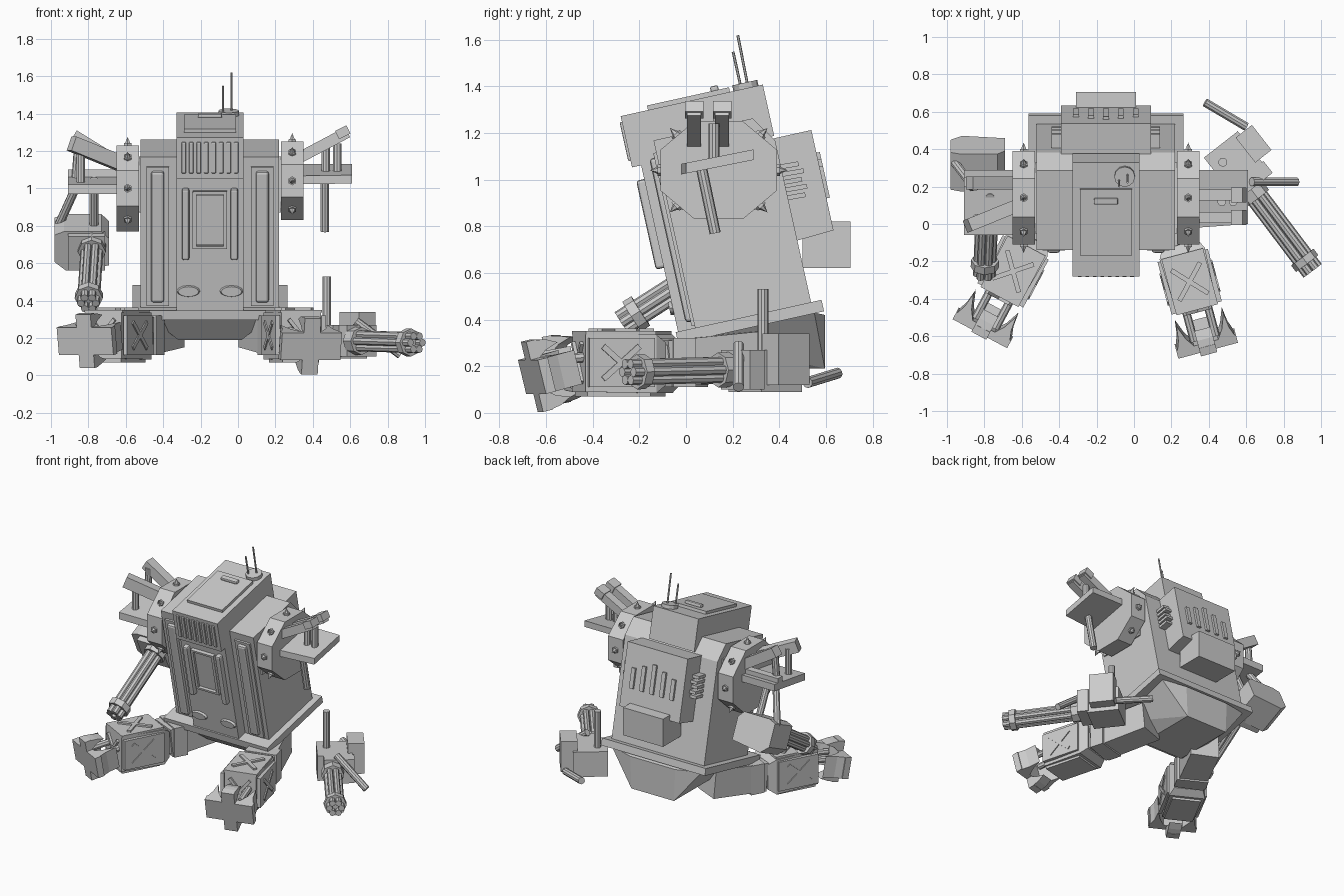
import bpy, bmesh, math
from mathutils import Matrix, Vector

if "Cube" in bpy.data.objects:
    bpy.data.objects.remove(bpy.data.objects["Cube"])

I = Matrix.Identity(4)


def finish(name, bm, M=I):
    bmesh.ops.recalc_face_normals(bm, faces=bm.faces)
    me = bpy.data.meshes.new(name)
    bm.to_mesh(me)
    bm.free()
    ob = bpy.data.objects.new(name, me)
    bpy.context.collection.objects.link(ob)
    me.transform(M)
    return ob


def box(name, lo, hi, M=I, bevel=0):
    bm = bmesh.new()
    bmesh.ops.create_cube(bm, size=1)
    lo, hi = Vector(lo), Vector(hi)
    for v in bm.verts:
        v.co = Vector([(a + b) / 2 + c * (b - a) for a, b, c in zip(lo, hi, v.co)])
    if bevel:
        bmesh.ops.bevel(bm, geom=bm.edges[:], offset=bevel, segments=2, profile=0.5, affect='EDGES')
    return finish(name, bm, M)


def hull(name, pts, M=I):
    bm = bmesh.new()
    for p in pts:
        bm.verts.new(p)
    bmesh.ops.convex_hull(bm, input=bm.verts[:])
    return finish(name, bm, M)


def rod(name, p, q, r, n=10, r2=None, M=I):
    p, q = Vector(p), Vector(q)
    d = q - p
    bm = bmesh.new()
    bmesh.ops.create_cone(bm, cap_ends=True, segments=n, radius1=r, radius2=r if r2 is None else r2, depth=d.length)
    R = Matrix.Translation((p + q) / 2) @ d.to_track_quat('Z', 'Y').to_matrix().to_4x4()
    return finish(name, bm, M @ R)


def beam(name, p, q, w, h, M=I):
    p, q = Vector(p), Vector(q)
    d = q - p
    R = Matrix.Translation(p) @ d.to_track_quat('Y', 'Z').to_matrix().to_4x4()
    return box(name, (-w / 2, 0, -h / 2), (w / 2, d.length, h / 2), M @ R)


def prism(name, pts, a, b, axis, M=I):
    """Extrude a 2D profile along an axis from a to b."""
    def at(p, t):
        c = list(p)
        c.insert(axis, t)
        return c
    bm = bmesh.new()
    A = [bm.verts.new(at(p, a)) for p in pts]
    B = [bm.verts.new(at(p, b)) for p in pts]
    bm.faces.new(A)
    bm.faces.new(B[::-1])
    n = len(pts)
    for i in range(n):
        bm.faces.new((A[i], B[i], B[(i + 1) % n], A[(i + 1) % n]))
    return finish(name, bm, M)


# --- torso, leaning forward
T = Matrix.Translation((-0.15, 0.2, 0.4)) @ Matrix.Rotation(math.radians(12.5), 4, 'X')
prism("torso", [(-.165, 0), (.344, 0), (.344, .71), (.27, .823), (-.165, .823)], -.37, .37, 0, T)
box("skirt", (-.415, -.25, -.05), (.415, .39, 0), T)
box("head", (-.18, -.28, .73), (.18, .344, .955), T)
box("hatch", (-.14, -.16, .95), (.14, .2, .975), T)
box("hatch_handle", (-.065, .12, .97), (.065, .155, .995), T, .008)
box("front_panel", (-.18, -.24, 0), (.18, -.15, .735), T)
box("window", (-.075, -.25, .36), (.075, -.2, .63), T)
for s in (-1, 1):
    box("long_rail", (s*.28-.035, -.2, .03), (s*.28+.035, -.15, .75), T, .015)
    box("rail_plate", (s*.28-.06, -.178, .01), (s*.28+.06, -.15, .77), T)
    box("short_rail", (s*.13-.02, -.275, .28), (s*.13+.02, -.22, .67), T, .012)
    box("window_side", (s*.082-.01, -.265, .34), (s*.082+.01, -.22, .65), T)
    rod("lamp", (s*.115, -.235, .11), (s*.115, -.255, .11), .065, 12, .055,
        T @ Matrix.Translation((0, 0, .05)) @ Matrix.Diagonal((1, 1, .5, 1)))
    # coil on the side of the backpack
    for i in range(5):
        o = .015*(i % 2)
        beam("coil_rib", (s*.265, .31+o, .46+.034*i), (s*.265, .42+o, .455+.034*i), .05, .02, T)
for z in (.34, .64):
    box("window_bar", (-.09, -.265, z), (.09, -.22, z+.015), T)
for i in range(8):
    x = -.14 + .04*i
    box("grille_bar", (x-.012, -.29, .76), (x+.012, -.27, .93), T, .005)
rod("antenna_base", (.1, .27, .95), (.1, .27, .98), .055, 12, M=T)
rod("antenna_long", (.115, .28, .96), (.115, .285, 1.185), .006, 6, M=T)
rod("antenna_short", (.07, .25, .96), (.07, .25, 1.12), .006, 6, M=T)

# --- backpack and exhaust
prism("backpack", [(.27, .72), (.505, .72), (.505, .28), (.33, .27), (.27, .3)], -.24, .24, 0, T)
for i in range(5):
    x = -.16 + .08*i
    box("vent_fin", (x-.015, .49, .42), (x+.015, .52, .62-.03*abs(i-2)), T)
box("exhaust", (-.31, .5, .62), (.01, .705, .82))

# --- pelvis
hull("pelvis", [(-.15+s*x, y, z) for s in (-1, 1) for x, y, z in
                ((.36, -.03, .34), (.36, .55, .43), (.18, .595, .42), (.17, .595, .19), (.17, .12, .19))])

# --- shoulder pads with spikes
for s, cz, rz in ((1, 1.04, .21), (-1, 1.0, .23)):
    x0, x1 = -.15+s*.38, -.15+s*.5
    k = 1/math.cos(math.pi/8)
    oct8 = [(.14+.25*k*math.cos((i+.5)*math.pi/4), cz+rz*k*math.sin((i+.5)*math.pi/4)) for i in range(8)]
    prism("shoulder_pad", oct8, x0, x1, 0)
    box("shoulder_joint", (min(x0, x0-s*.06), -.05, .87), (max(x0, x0-s*.06), .33, 1.17))
    for i in (0, 1, 2, 3, 4, 5, 7):
        d = Vector((0, math.cos(i*math.pi/4), math.sin(i*math.pi/4)))
        p = Vector(((x0+x1)/2, .14+.25*d.y, cz+rz*d.z))
        rod("spike_base", p-d*.01, p+d*.012, .024, 6)
        rod("spike", p, p+d*.045, .022, 6, 0)


def gatling(name, p, q):
    p, q = Vector(p), Vector(q)
    d = q-p
    rod(name+"_core", p, p+d*.93, .028, 8)
    R = d.to_track_quat('Z', 'Y')
    for i in range(6):
        o = R @ Vector((.04*math.cos(i*math.pi/3), .04*math.sin(i*math.pi/3), 0))
        rod(name+"_barrel", p+o, q+o, .021, 8)
    rod(name+"_collar", p+d*.83, p+d*.91, .075, 8)
    rod(name+"_breech", p-d*.03, p+d*.1, .075, 8)


# --- right arm stump
hull("right_arm_plate", [(x, y, z+.2*(y-.02)) for x in (.33, .61)
                         for y in (-.02 if x < .5 else 0, .29) for z in (1.03, 1.075)])
for y in (.035, .155):
    beam("right_arm_bar", (.33, y, 1.165), (.585, y, 1.3), .06, .06)
    beam("right_bar_knuckle", (.53, y, 1.285), (.59, y, 1.315), .08, .05)
rod("right_hanging_piston", (.465, .06, 1.08), (.465, .125, .77), .024)
for x in (.47, .53):
    rod("right_post", (x, .12, 1.08), (x, .12, 1.24), .024)

# --- left arm with hanging gun
hull("left_arm_plate", [(x, y, z+.15*y) for x in (-.91, -.63) for y in (-.06, .29) for z in (.98, 1.03)])
box("left_arm_back_plate", (-.91, .2, 1.02), (-.64, .25, 1.1))
beam("left_arm_bar", (-.62, .22, 1.12), (-.88, .22, 1.28), .07, .07)
beam("left_arm_bar", (-.62, .1, 1.13), (-.89, -.01, 1.24), .07, .08)
for p, q in (((-.77, .14, 1.05), (-.77, .3, .72)), ((-.86, .2, 1.02), (-.96, .33, .8)),
             ((-.85, .2, 1.26), (-.87, .2, 1.0)), ((-.84, .03, 1.0), (-.84, .03, 1.22))):
    rod("left_piston", p, q, .024)
G = Matrix.Translation((-.83, .33, .72)) @ Matrix.Rotation(math.radians(25), 4, 'X')
prism("left_forearm", [(-.15, -.07), (-.15, .09), (-.1, .11), (.1, .11), (.14, .07), (.14, -.09), (-.09, -.12)],
      -.12, .1, 1, G)
box("left_forearm_block", (-.08, -.16, -.1), (.12, -.1, .1), G)
gatling("left_gun", (-.78, .2, .69), (-.8, -.275, .385))

# --- severed arm lying on the ground
W = Matrix.Translation((.55, .34, 0)) @ Matrix.Rotation(math.radians(38), 4, 'Z')
box("fallen_forearm", (-.13, -.1, .09), (.1, .12, .27), W)
box("fallen_forearm_side", (.07, -.07, .12), (.18, .1, .34), W)
box("fallen_breech", (-.09, -.17, .1), (.11, -.09, .27), W)
gatling("fallen_gun", (.63, .18, .185), (.955, -.25, .175))
for p, q in (((.475, .33, .25), (.475, .33, .53)), ((.63, .225, .29), (.87, .225, .11)),
             ((.38, .65, .17), (.6, .52, .13))):
    rod("fallen_piston", p, q, .024)


# --- legs stretched out in front
def leg(side, x, y, yaw, pitch, fz, h, hip):
    L = Matrix.Translation((x, y, 0)) @ Matrix.Rotation(math.radians(yaw), 4, 'Z')
    hull(side+"_shin", [(sx*w, yy, z) for sx in (-1, 1) for w, yy, a, b in
                        ((.1, .02, .12, .3), (.125, -.03, .085, .335), (.11, -.34, .09, .34)) for z in (a, b)], L)
    box(side+"_shin_plate_top", (-.115, -.34, .335), (.115, -.03, .35), L)
    box(side+"_shin_plate_bottom", (-.1, -.33, .07), (.1, -.05, .09), L)
    for s in (-1, 1):
        box(side+"_shin_plate", (s*.127-.012, -.33, .11), (s*.127+.012, -.04, .32), L)
        beam(side+"_cross_top", (-s*.08, -.27, .352), (s*.08, -.1, .352), .025, .02, L)
        beam(side+"_cross_front", (-s*.07, -.345, .13), (s*.07, -.345, .3), .02, .02, L)
        for e in (-1, 1):
            beam(side+"_cross_side", (e*.139, -.27, .215-s*.07), (e*.139, -.11, .215+s*.07), .014, .025, L)
        rod(side+"_ankle_piston", (s*.06, -.32, .24), (s*.06, -.5, .22), .022, 8, M=L)
    # cross shaped foot with four claws
    F = L @ Matrix.Translation((0, -.505, fz)) @ Matrix.Rotation(math.radians(pitch), 4, 'X')
    w, a, b = .165, .045, .075
    prism(side+"_foot", [(-w, -b), (-a, -b), (-a, -h), (a, -h), (a, -b), (w, -b),
                         (w, b), (a, b), (a, h), (-a, h), (-a, b), (-w, b)], -.045, .0, 1, F)
    for s in (-1, 1):
        prism(side+"_side_claw", [(s*.06, -.01), (s*w, -.02), (s*.14, .05), (s*.13, .13), (s*.1, .05)], -b, b, 2, F)
        prism(side+"_end_claw", [(-.01, s*.07), (-.02, s*h), (.04, s*(h-.01)), (.09, s*.12), (.03, s*.1)], -a, a, 0, F)
    # thigh and knee
    k = L @ Vector((0, .03, .21))
    beam(side+"_thigh", hip, k, .2, .2)
    box(side+"_knee", (-.085, -.02, .13), (.085, .06, .29), L)
    box(side+"_knee_guard", (-.11, .05, .11), (.11, .15, .32), L)


leg("right", .25, -.13, 15, 14, .165, .155, (.1, .3, .25))
leg("left", -.56, -.09, -28, 10, .19, .145, (-.38, .3, .25))
